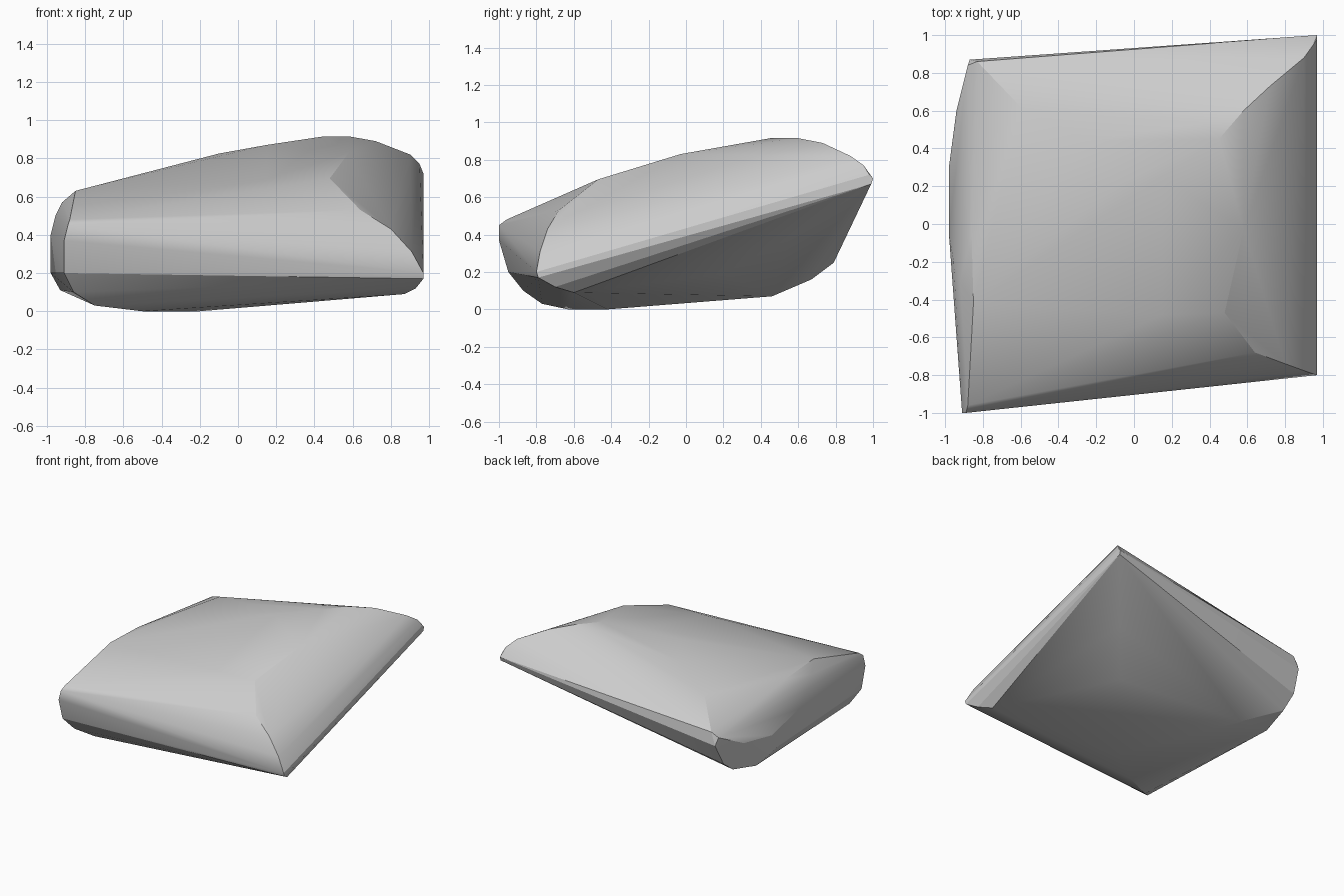
import bpy, bmesh

if "Cube" in bpy.data.objects:
    bpy.data.objects.remove(bpy.data.objects["Cube"])

# Cushion-like boulder: a convex skin stretched over a few contour curves
corner_front_left = [(-.88, -.96, .48), (-.89, -1, .45), (-.91, -1, .37), (-.91, -.95, .2),
                     (-.86, -.87, .1), (-.75, -.77, .03)]
corner_front_right = [(.97, -.79, .17), (.97, -.8, .2), (.91, -.78, .31), (.8, -.74, .43),
                      (.64, -.68, .53), (.93, -.7, .12), (.87, -.6, .09)]
corner_back_right = [(.97, .99, .67), (.97, 1, .7), (.97, .98, .72), (.95, .95, .77),
                     (.9, .88, .82), (.72, .73, .89)]
corner_back_left = [(-.83, .86, .52), (-.88, .84, .48), (-.87, .87, .42), (-.89, .79, .25),
                    (-.89, .67, .16)]
left_bulge = [(-.85, -.42, .63), (-.86, -.05, .61), (-.92, -.3, .57), (-.955, -.2, .5),
              (-.98, -.05, .4), (-.98, .3, .32), (-.98, .2, .2), (-.94, .6, .36),
              (-.93, .43, .11), (-.8, .25, .06)]
crown = [(.45, .45, .915), (.58, .6, .915), (.15, .25, .87), (-.1, .2, .825), (.15, -.48, .69),
         (.48, -.47, .695), (.58, -.03, .83), (-.25, .44, .78), (-.6, .62, .67), (.4, .54, .895)]
underside = [(-.5, -.63, 0), (-.2, -.42, 0), (-.65, .46, .07), (.3, .2, .19), (.6, .55, .38)]

bm = bmesh.new()
for curve in (corner_front_left, corner_front_right, corner_back_right, corner_back_left,
              left_bulge, crown, underside):
    for p in curve:
        bm.verts.new(p)
bmesh.ops.convex_hull(bm, input=bm.verts)
loose = [v for v in bm.verts if not v.link_faces]
bmesh.ops.delete(bm, geom=loose, context='VERTS')
bmesh.ops.recalc_face_normals(bm, faces=bm.faces)

mesh = bpy.data.meshes.new("rounded_cushion_stone")
bm.to_mesh(mesh)
bm.free()
stone = bpy.data.objects.new("rounded_cushion_stone", mesh)
bpy.context.collection.objects.link(stone)

# Smooth only the gentle folds, keep the rims crisp
bpy.context.view_layer.objects.active = stone
stone.select_set(True)
bpy.ops.object.shade_smooth_by_angle(angle=0.3)
